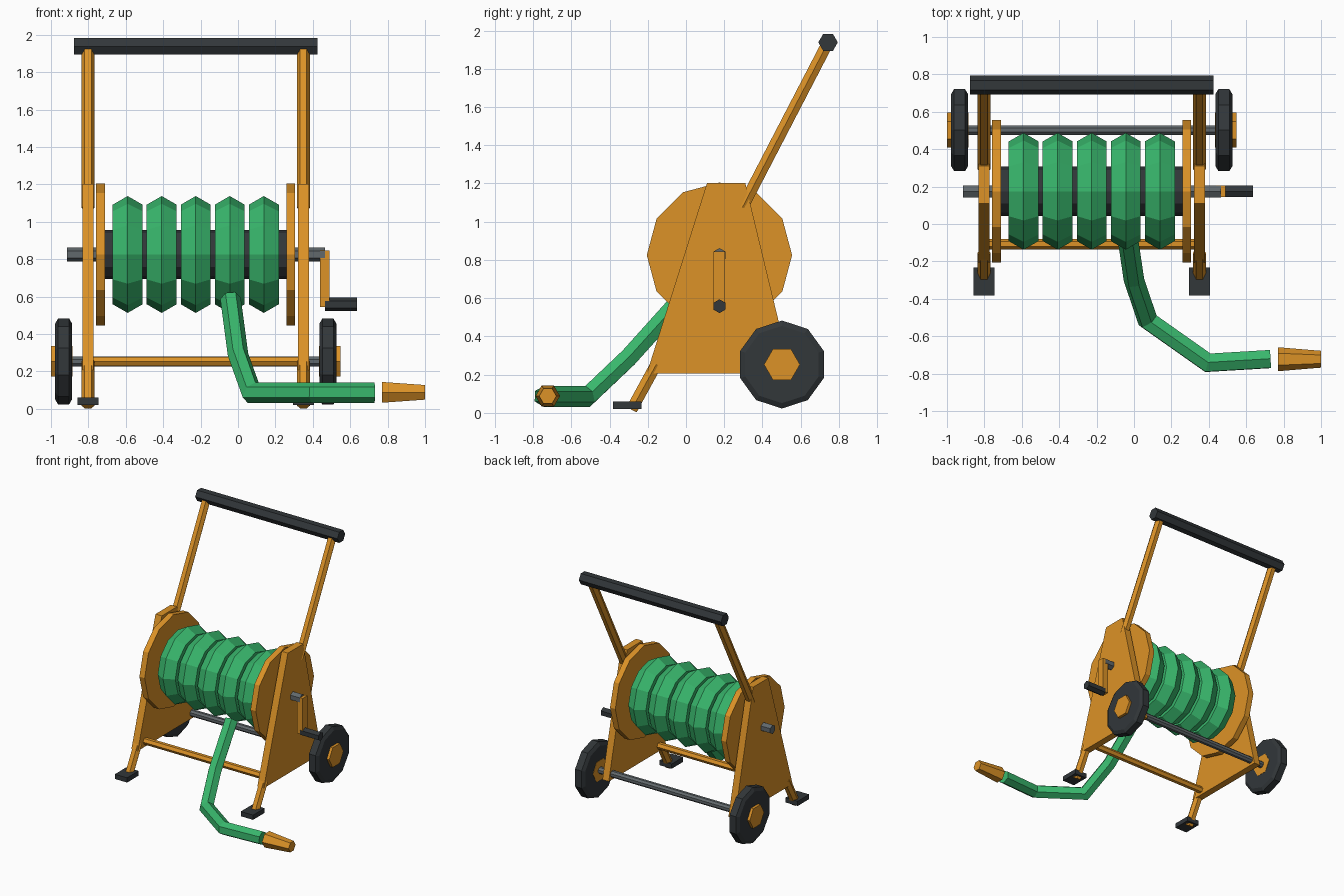
import bpy, bmesh
from math import sin, cos, pi
from mathutils import Vector

if "Cube" in bpy.data.objects:
    bpy.data.objects.remove(bpy.data.objects["Cube"])

CX = -0.226                 # mid plane of the cart
HUB = (0.175, 0.825)        # y, z of the reel axis
WHEEL = (0.502, 0.253)      # y, z of the wheel axis


def material(name, rgb):
    m = bpy.data.materials.new(name)
    m.diffuse_color = (*rgb, 1)
    m.use_nodes = True
    m.node_tree.nodes["Principled BSDF"].inputs["Base Color"].default_value = m.diffuse_color
    return m


ORANGE = material("orange_paint", (0.72, 0.29, 0.02))
GREEN = material("green_hose", (0.04, 0.47, 0.15))
DARK = material("dark_rubber", (0.032, 0.038, 0.042))
STEEL = material("steel", (0.12, 0.14, 0.15))


def finish(bm, name, mat):
    bmesh.ops.recalc_face_normals(bm, faces=bm.faces)
    me = bpy.data.meshes.new(name)
    bm.to_mesh(me)
    bm.free()
    me.materials.append(mat)
    ob = bpy.data.objects.new(name, me)
    bpy.context.collection.objects.link(ob)
    return ob


def bridge(bm, rings, closed=False):
    n = len(rings[0])
    for a, b in zip(rings, rings[1:] + (rings[:1] if closed else [])):
        for i in range(n):
            j = (i + 1) % n
            bm.faces.new((a[i], a[j], b[j], b[i]))
    if not closed:
        bm.faces.new(rings[0])
        bm.faces.new(rings[-1])


def turned(name, profile, yz, sides, mat, phase=0.0, closed=False):
    """Spin an (x, radius) profile around an axis along x; phase 0 puts a corner at +y."""
    bm = bmesh.new()
    rings = []
    for x, r in profile:
        angles = [phase + 2 * pi * i / sides for i in range(sides)]
        rings.append([bm.verts.new((x, yz[0] + r * cos(a), yz[1] + r * sin(a))) for a in angles])
    bridge(bm, rings, closed)
    return finish(bm, name, mat)


def rod(name, x0, x1, r, yz, mat, sides=6, phase=0.0):
    return turned(name, [(x0, r), (x1, r)], yz, sides, mat, phase)


def tube(name, points, r, mat, ref, sides=6):
    """Mitred tube along a path; ref is the direction of the first corner."""
    pts = [Vector(p) for p in points]
    dirs = [(b - a).normalized() for a, b in zip(pts, pts[1:])]
    u = Vector(ref)
    u = (u - u.dot(dirs[0]) * dirs[0]).normalized()
    v = dirs[0].cross(u)
    ring = [pts[0] + r * (cos(2 * pi * i / sides) * u + sin(2 * pi * i / sides) * v) for i in range(sides)]
    rings = [ring]
    for k, d in enumerate(dirs):
        n = d + dirs[k + 1] if k + 1 < len(dirs) else d
        ring = [p + d * ((pts[k + 1] - p).dot(n) / d.dot(n)) for p in ring]
        rings.append(ring)
    bm = bmesh.new()
    bridge(bm, [[bm.verts.new(p) for p in q] for q in rings])
    return finish(bm, name, mat)


def plate(name, x0, x1, outline, mat):
    """Extrude a (y, z) outline along x."""
    bm = bmesh.new()
    bridge(bm, [[bm.verts.new((x, y, z)) for y, z in outline] for x in (x0, x1)])
    return finish(bm, name, mat)


def box(name, x, y, z, mat):
    return plate(name, *x, [(y[0], z[0]), (y[1], z[0]), (y[1], z[1]), (y[0], z[1])], mat)


# Parts on both sides of the cart
for s, side in ((-1, "left"), (1, "right")):
    def X(d):
        return CX + s * d

    x = X(0.576)
    plate(f"side_panel_{side}", x - 0.029, x + 0.029,
          [(-0.205, 0.207), (0.55, 0.207), (0.31, 1.203), (0.11, 1.203)], ORANGE)
    rod(f"reel_disc_{side}", X(0.484), X(0.532), 0.38, HUB, ORANGE, 12)
    tube(f"handle_post_{side}", [(x, 0.295, 1.075), (x, 0.743, 1.938)], 0.035, ORANGE, (1, 0, 0))
    tube(f"front_leg_{side}", [(x, -0.155, 0.255), (x, -0.285, 0.017)], 0.035, ORANGE, (1, 0, 0))
    box(f"foot_{side}", (x - 0.056, x + 0.056), (-0.383, -0.233), (0.021, 0.06), DARK)
    turned(f"wheel_{side}", [(X(0.661), 0.202), (X(0.677), 0.23), (X(0.736), 0.23), (X(0.752), 0.202)],
           WHEEL, 10, DARK, pi / 2)
    rod(f"wheel_hub_{side}", X(0.659), X(0.774), 0.094, WHEEL, ORANGE)

# Cross members
rod("handle_grip", CX - 0.65, CX + 0.65, 0.051, (0.743, 1.938), DARK)
rod("wheel_axle", CX - 0.70, CX + 0.70, 0.028, WHEEL, STEEL, 8, pi / 8)
rod("front_crossbar", CX - 0.576, CX + 0.576, 0.028, (-0.107, 0.253), ORANGE)

# Reel drum, shaft and wound hose coils
rod("reel_drum", CX - 0.484, CX + 0.484, 0.132, HUB, DARK, 12)
rod("reel_shaft", -0.915, 0.465, 0.037, HUB, STEEL, 6, pi / 2)
for i in range(5):
    c = CX + (i - 2) * 0.182
    section = [(c + 0.0924 * sin(pi * k / 3), 0.22 + 0.0924 * cos(pi * k / 3)) for k in range(6)]
    turned(f"hose_coil_{i + 1}", section, HUB, 12, GREEN, 0, True)

# Crank
box("crank_arm", (0.438, 0.49), (0.145, 0.205), (0.545, 0.845), ORANGE)
rod("crank_grip", 0.465, 0.635, 0.036, (HUB[0], 0.558), DARK, 6, pi / 2)

# Loose hose end and nozzle
tube("hose_tail", [(-0.04, -0.03, 0.59), (0, -0.30, 0.29), (0.073, -0.515, 0.086),
                   (0.395, -0.742, 0.086), (0.73, -0.722, 0.086)], 0.055, GREEN, (1, 0, 0))
turned("nozzle", [(0.77, 0.064), (1.0, 0.045)], (-0.723, 0.088), 6, ORANGE)
